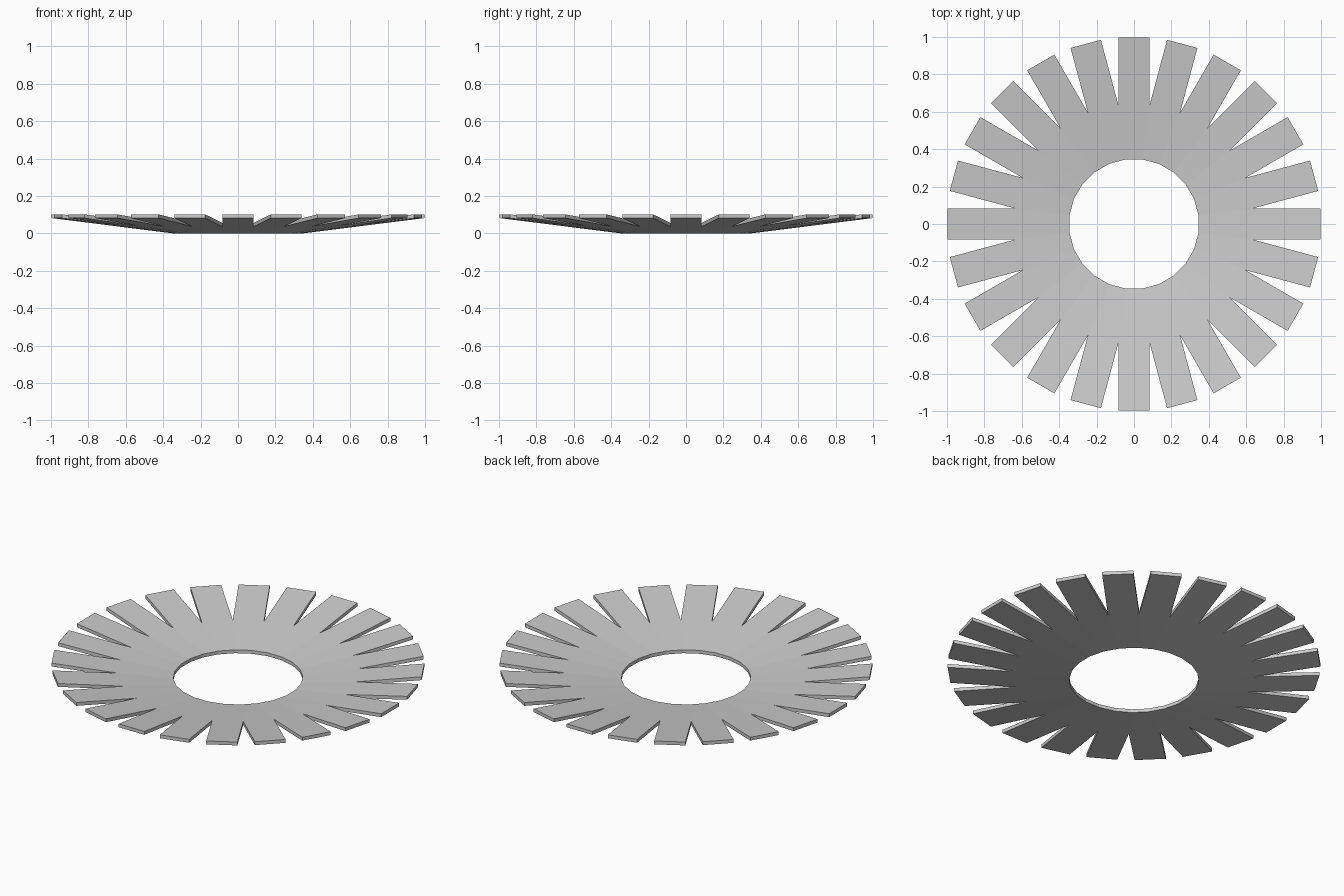
import bpy, bmesh, math
from mathutils import Matrix

cube = bpy.data.objects.get("Cube")
if cube:
    bpy.data.objects.remove(cube, do_unlink=True)

FINGERS = 24
THICKNESS = 0.02
RISE = 0.082
INNER, OUTER = 0.345, 0.997
HALF_WIDTH = 0.084
slant = math.tan(math.pi / FINGERS)

# Half-width at each distance from the centre: hole edge, notch root, tip
profile = [(INNER, INNER * slant), (HALF_WIDTH / slant, HALF_WIDTH), (OUTER, HALF_WIDTH)]

bm = bmesh.new()


def row(radius, half, turn):
    """Left and right points of one cross line of a finger."""
    z = RISE * (radius - INNER) / (OUTER - INNER)
    return [bm.verts.new(turn @ Matrix.Translation((radius, s * half, z)).translation)
            for s in (-1, 1)]


# Dished disc with a ring of straight fingers
for i in range(FINGERS):
    turn = Matrix.Rotation(math.tau * i / FINGERS, 3, "Z")
    rows = [row(r, h, turn) for r, h in profile]
    for (a, b), (c, d) in zip(rows, rows[1:]):
        bm.faces.new((a, c, d, b))
bmesh.ops.remove_doubles(bm, verts=bm.verts, dist=0.0001)

# Raise a copy of the sheet to give it thickness
bottom = bm.faces[:]
top = bmesh.ops.extrude_face_region(bm, geom=bottom, use_keep_orig=True)["geom"]
for v in top:
    if isinstance(v, bmesh.types.BMVert):
        v.co.z += THICKNESS
bmesh.ops.recalc_face_normals(bm, faces=bm.faces)

mesh = bpy.data.meshes.new("slotted_disc")
bm.to_mesh(mesh)
bm.free()

grey = bpy.data.materials.new("light_grey")
grey.use_nodes = True
colour = (0.6, 0.6, 0.6, 1)
grey.diffuse_color = colour
grey.node_tree.nodes["Principled BSDF"].inputs["Base Color"].default_value = colour
mesh.materials.append(grey)

disc = bpy.data.objects.new("slotted_disc", mesh)
bpy.context.collection.objects.link(disc)
